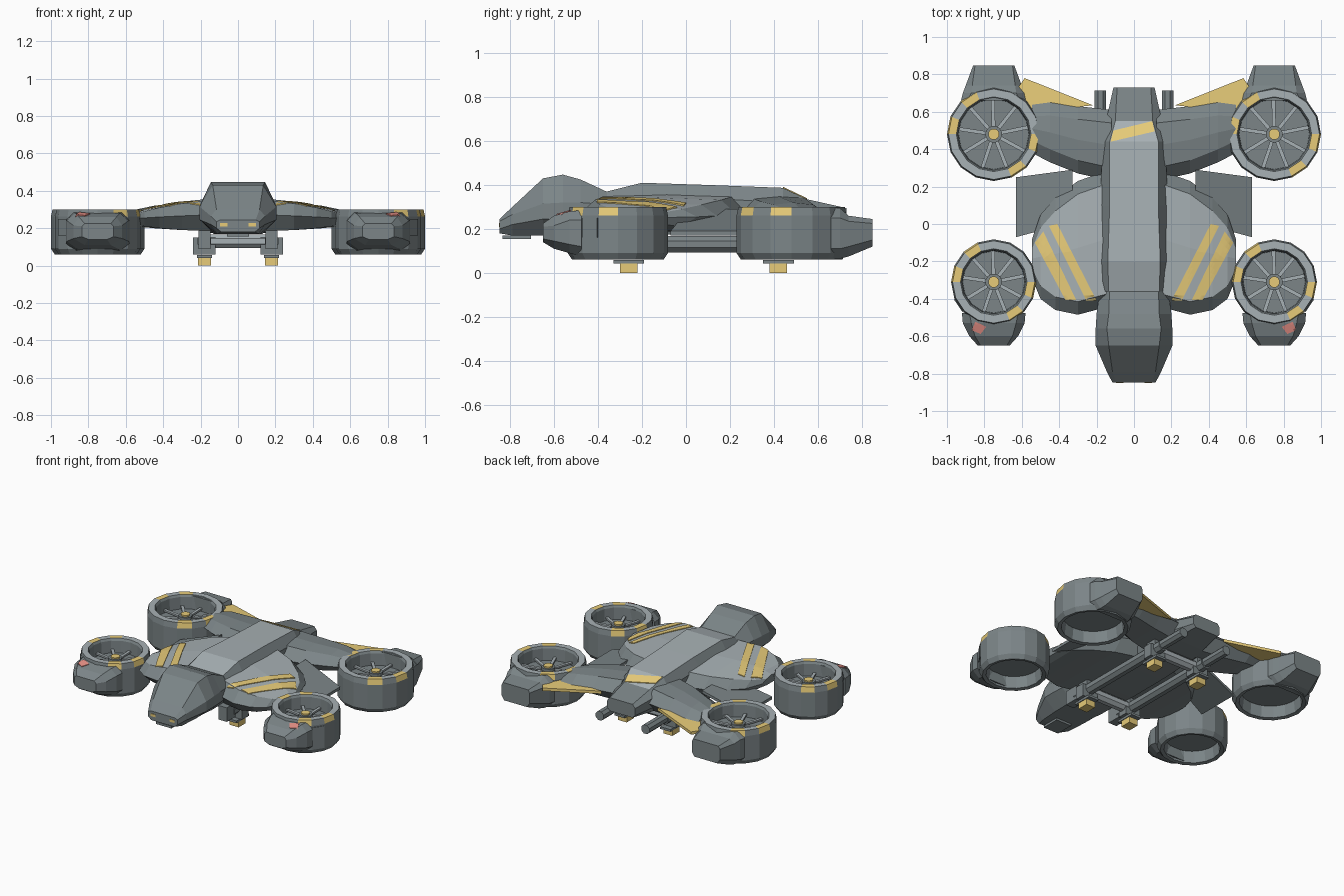
import bpy, bmesh, math
from mathutils import Vector, Matrix
from mathutils.bvhtree import BVHTree

if "Cube" in bpy.data.objects:
    bpy.data.objects.remove(bpy.data.objects["Cube"])


def material(name, rgb):
    m = bpy.data.materials.new(name)
    m.use_nodes = True
    m.diffuse_color = (*rgb, 1)
    m.node_tree.nodes["Principled BSDF"].inputs["Base Color"].default_value = (*rgb, 1)
    return m


MATS = [material("hull grey", (0.20, 0.235, 0.245)),
        material("light panel grey", (0.39, 0.44, 0.46)),
        material("warning yellow", (0.80, 0.60, 0.19)),
        material("signal red", (0.78, 0.27, 0.23))]
HULL, LIGHT, YELLOW, RED = range(4)


def finish(name, bm, rule=HULL):
    """Turn a bmesh into an object; rule is a colour index or a face function."""
    bmesh.ops.recalc_face_normals(bm, faces=bm.faces)
    bm.normal_update()
    for f in bm.faces:
        f.material_index = rule(f) if callable(rule) else rule
    me = bpy.data.meshes.new(name)
    bm.to_mesh(me)
    bm.free()
    for m in MATS:
        me.materials.append(m)
    ob = bpy.data.objects.new(name, me)
    bpy.context.collection.objects.link(ob)
    return ob


def loft(name, rings, rule=HULL):
    bm = bmesh.new()
    vs = [[bm.verts.new(p) for p in r] for r in rings]
    n = len(vs[0])
    for a, b in zip(vs, vs[1:]):
        for i in range(n):
            bm.faces.new((a[i], a[(i + 1) % n], b[(i + 1) % n], b[i]))
    bm.faces.new(vs[0])
    bm.faces.new(vs[-1])
    return finish(name, bm, rule)


def hull(name, sections, cx=0, rule=HULL):
    """Chamfered body along y: y, top width/z, side width/high z/low z, bottom width/z."""
    rings = []
    for y, wt, zt, wm, zh, zl, wb, zb in sections:
        half = [(wt, zt), (wm, zh), (wm, zl), (wb, zb)]
        rings.append([(cx + w, y, z) for w, z in half] +
                     [(cx - w, y, z) for w, z in reversed(half)])
    return loft(name, rings, rule)


def wing(name, side, sections, rule=HULL):
    """Faceted wing along x: x, front y, back y, top z, bottom z."""
    rings = []
    for x, yf, yb, zt, zb in sections:
        b = min(0.07, (yb - yf) * 0.25)
        zm = zb + 0.5 * (zt - zb)
        rings.append([(side * x, y, z) for y, z in
                      [(yf, zm), (yf + b, zt - 0.01), ((yf + yb) / 2, zt), (yb - b, zt - 0.01),
                       (yb, zm), (yb - b, zb), (yf + b, zb)]])
    return loft(name, rings, rule)


def box(name, loc, size, mat=HULL, turn=0):
    bm = bmesh.new()
    bmesh.ops.create_cube(bm, size=1, matrix=Matrix.Translation(loc) @
                          Matrix.Rotation(turn, 4, "Z") @ Matrix.Diagonal((*size, 1)))
    return finish(name, bm, mat)


def rod(name, loc, radius, length, axis="Z", mat=HULL, sides=8):
    turn = {"Z": Matrix(), "Y": Matrix.Rotation(math.pi / 2, 4, "X"),
            "X": Matrix.Rotation(math.pi / 2, 4, "Y")}[axis]
    bm = bmesh.new()
    spin = Matrix.Rotation(math.pi / sides, 4, "Z")
    bmesh.ops.create_cone(bm, cap_ends=True, segments=sides, radius1=radius, radius2=radius,
                          depth=length, matrix=Matrix.Translation(loc) @ turn @ spin)
    return finish(name, bm, mat)


def slab(name, outline, thick, mat=HULL):
    return loft(name, [outline, [(x, y, z - thick) for x, y, z in outline]], mat)


def decal(name, target, quad, mat, n=10):
    """Thin painted plate dropped on the top of a part; quad lists xy corners."""
    tree = BVHTree.FromPolygons([v.co for v in target.data.vertices],
                                [p.vertices for p in target.data.polygons])
    a, b, c, d = [Vector(q) for q in quad]
    bm = bmesh.new()
    layers = []
    for lift in (0.005, -0.001):
        grid = []
        for i in range(n + 1):
            left, right = a.lerp(b, i / n), d.lerp(c, i / n)
            row = []
            for j in range(n + 1):
                p = left.lerp(right, j / n)
                hit = tree.ray_cast(Vector((p.x, p.y, 2)), Vector((0, 0, -1)))[0]
                row.append(bm.verts.new((p.x, p.y, hit.z + lift)))
            grid.append(row)
        for i in range(n):
            for j in range(n):
                bm.faces.new((grid[i][j], grid[i + 1][j], grid[i + 1][j + 1], grid[i][j + 1]))
        layers.append(grid)
    # Close the rim between the two layers
    rims = [[g[i][0] for i in range(n)] + [g[n][j] for j in range(n)] +
            [g[i][n] for i in range(n, 0, -1)] + [g[0][j] for j in range(n, 0, -1)]
            for g in layers]
    for i in range(4 * n):
        k = (i + 1) % (4 * n)
        bm.faces.new((rims[0][i], rims[0][k], rims[1][k], rims[1][i]))
    return finish(name, bm, mat)


# Cockpit and central fuselage
hull("cockpit", [(-0.848, .095, .245, .115, .235, .20, .09, .18),
                 (-0.79, .115, .30, .145, .265, .22, .11, .17),
                 (-0.65, .135, .43, .205, .315, .245, .12, .17),
                 (-0.56, .145, .447, .205, .32, .245, .12, .17),
                 (-0.48, .135, .425, .20, .32, .245, .13, .17),
                 (-0.34, .13, .36, .18, .31, .24, .14, .18)])
spine = hull("fuselage", [(-0.36, .135, .37, .18, .32, .24, .14, .18),
                          (-0.2, .14, .41, .18, .34, .24, .15, .175),
                          (0.1, .13, .40, .18, .34, .24, .15, .175),
                          (0.44, .13, .387, .17, .32, .24, .14, .18),
                          (0.55, .10, .335, .15, .30, .23, .12, .185),
                          (0.73, .09, .295, .11, .27, .22, .09, .20)],
             rule=lambda f: LIGHT if f.normal.z > .8 and f.calc_center_median().y < .52 else HULL)
decal("spine_stripe", spine, [(-.125, .44), (.11, .495), (.098, .55), (-.11, .50)], YELLOW)
box("chin_sensor", (0, -.77, .163), (.12, .13, .016))

for s, label in ((1, "left"), (-1, "right")):
    box(label + "_nose_lamp", (s * .075, -.847, .218), (.04, .008, .018), YELLOW)

    # Wings, stripes, side plates and fins
    front = wing(label + "_front_wing", s,
                 [(.13, -.44, .29, .36, .185), (.30, -.485, .23, .342, .19),
                  (.42, -.46, .14, .32, .20), (.50, -.40, .05, .30, .21),
                  (.545, -.29, -.08, .28, .225)],
                 lambda f: LIGHT if f.normal.z > .85 else HULL)
    for k, quad in enumerate([[(.20, -.41), (.41, 0), (.455, -.01), (.255, -.41)],
                              [(.31, -.405), (.485, -.04), (.53, -.10), (.367, -.405)]]):
        decal(f"{label}_wing_stripe_{k + 1}", front, [(s * x, y) for x, y in quad], YELLOW, 14)
    wing(label + "_rear_wing", s,
         [(.12, .23, .61, .35, .185), (.30, .27, .63, .335, .19),
          (.45, .33, .65, .32, .20), (.545, .38, .64, .30, .21)])
    slab(label + "_side_plate", [(s * x, y, z) for x, y, z in
         [(.33, .29, .29), (.63, .25, .19), (.63, -.07, .19), (.48, -.03, .24), (.33, 0, .29)]], .02)
    slab(label + "_tail_fin", [(s * x, y, z) for x, y, z in
         [(.22, .635, .27), (.585, .78, .25), (.66, .67, .25), (.52, .60, .26)]], .02, YELLOW)

    # Rotor ducts with hub and blades
    for end, cy, r in (("front", -.31, .228), ("rear", .48, .25)):
        tag = f"{label}_{end}"
        cx = s * .75
        profile = [(r - .02, .06), (r, .09), (r, .262), (r - .008, .30), (r - .05, .30),
                   (r - .058, .285), (r - .062, .20), (r - .045, .065)]
        bm = bmesh.new()
        rings = [[bm.verts.new((cx + q * math.cos(i * math.pi / 8),
                                cy + q * math.sin(i * math.pi / 8), z)) for q, z in profile]
                 for i in range(16)]
        for i in range(16):
            a, b = rings[i], rings[(i + 1) % 16]
            for j in range(8):
                bm.faces.new((a[j], b[j], b[(j + 1) % 8], a[(j + 1) % 8]))

        def duct_colour(f):
            c = f.calc_center_median()
            seg = int(math.atan2(c.y - cy, c.x - cx) % math.tau / (math.pi / 8))
            if c.z > .27 and math.hypot(c.x - cx, c.y - cy) > r - .045:
                if seg in (5, 7, 13, 15):
                    return YELLOW
                return LIGHT if f.normal.z > .9 else HULL
            return HULL
        finish(tag + "_duct", bm, duct_colour)
        rod(tag + "_rotor_disc", (cx, cy, .173), r - .055, .056, sides=16)
        rod(tag + "_rotor_hub", (cx, cy, .22), .045, .05, sides=12)
        rod(tag + "_hub_cap", (cx, cy, .245), .03, .02, mat=YELLOW, sides=12)
        for k in range(9):
            t = k * math.tau / 9 + .2
            d = r / 2 - .01
            box(f"{tag}_blade_{k + 1}", (cx + d * math.cos(t), cy + d * math.sin(t), .22),
                (r - .10, .02, .012), LIGHT, t)

    # Nacelle pods
    pod = hull(label + "_front_pod", [(-.65, .07, .225, .085, .21, .155, .05, .14),
                                      (-.60, .10, .26, .13, .215, .145, .07, .11),
                                      (-.53, .12, .28, .165, .24, .13, .11, .09),
                                      (-.475, .13, .285, .17, .24, .12, .12, .075)], s * .75)
    decal(label + "_signal_lamp", pod, [(s * .79, -.55), (s * .848, -.522),
                                        (s * .868, -.568), (s * .82, -.588)], RED, 4)
    hull(label + "_rear_pod", [(.848, .10, .245, .11, .225, .15, .09, .12),
                               (.74, .115, .26, .15, .235, .12, .11, .075),
                               (.70, .12, .295, .165, .25, .11, .12, .065),
                               (.66, .14, .295, .175, .25, .11, .13, .065)], s * .75)
    t = math.radians(-33.75)
    box(label + "_duct_hatch", (s * (.75 + .222 * math.cos(t)), -.31 + .222 * math.sin(t), .205),
        (.014, .08, .09), HULL, s * t)

    # Landing rails and feet
    rod(label + "_landing_rail", (s * .18, .08, .13), .04, .86, "Y")
    rod(label + "_rail_tail", (s * .18, .61, .135), .034, .21, "Y")
    box(label + "_rail_nose", (s * .18, -.38, .138), (.065, .10, .10))
    for k, y in enumerate((-.26, .42)):
        tag = f"{label}_{('front', 'rear')[k]}"
        box(tag + "_strut", (s * .18, y, .16), (.06, .08, .08))
        box(tag + "_rail_clamp", (s * .18, y, .105), (.12, .07, .09), HULL)
        box(tag + "_foot_plate", (s * .18, y, .05), (.08, .14, .016))
        box(tag + "_foot", (s * .18, y, .022), (.07, .08, .044), YELLOW)

for k, y in enumerate((-.26, .42)):
    rod(("front", "rear")[k] + "_cross_bar", (0, y, .13), .04, .30, "X", LIGHT)
